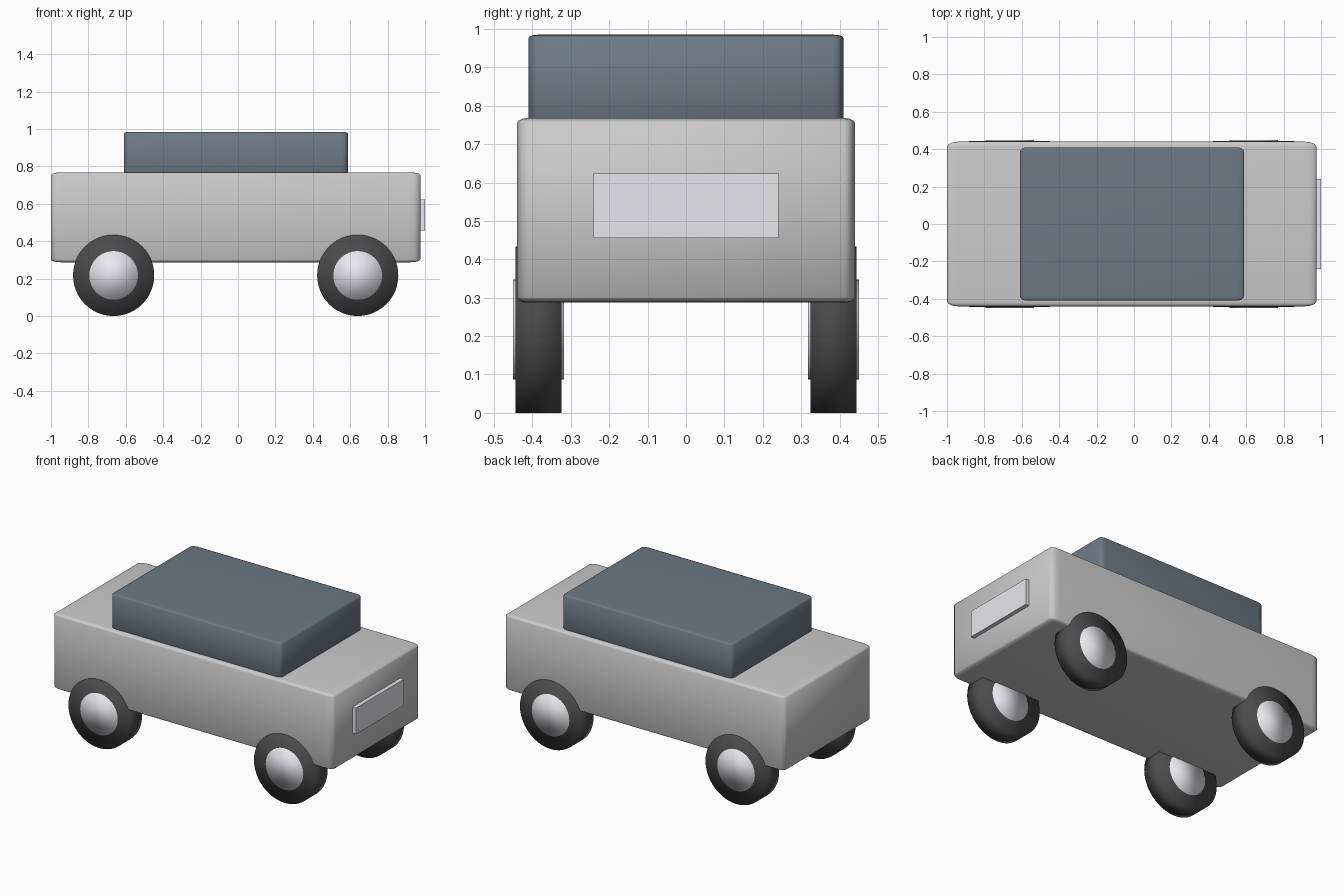
import bpy, bmesh
from math import pi
from mathutils import Matrix, Vector

if "Cube" in bpy.data.objects:
    bpy.data.objects.remove(bpy.data.objects["Cube"])


def material(name, rgb):
    mat = bpy.data.materials.new(name)
    mat.diffuse_color = (*rgb, 1)
    mat.use_nodes = True
    mat.node_tree.nodes["Principled BSDF"].inputs["Base Color"].default_value = mat.diffuse_color
    return mat


def finish(name, bm, mat=None, smooth=True):
    mesh = bpy.data.meshes.new(name)
    bm.to_mesh(mesh)
    bm.free()
    for poly in mesh.polygons:
        poly.use_smooth = smooth
    if mat:
        mesh.materials.append(mat)
    obj = bpy.data.objects.new(name, mesh)
    bpy.context.collection.objects.link(obj)
    return obj


def box(name, low, high, bevel=0.0, mat=None):
    """Unit cube, rounded, then stretched between two corners."""
    low, high = Vector(low), Vector(high)
    bm = bmesh.new()
    bmesh.ops.create_cube(bm, size=1)
    if bevel:
        bmesh.ops.bevel(bm, geom=bm.edges[:], offset=bevel, segments=3,
                        profile=0.5, affect='EDGES')
    bmesh.ops.scale(bm, vec=high - low, verts=bm.verts)
    obj = finish(name, bm, mat, smooth=bevel > 0)
    obj.location = (low + high) / 2
    return obj


def disc(name, center, radius, width, mat):
    """Cylinder lying along y."""
    bm = bmesh.new()
    bmesh.ops.create_cone(bm, cap_ends=True, segments=48, radius1=radius,
                          radius2=radius, depth=width,
                          matrix=Matrix.Rotation(pi / 2, 4, 'X'))
    obj = finish(name, bm, mat)
    obj.location = center
    return obj


glass = material("dark_glass", (0.15, 0.19, 0.23))
rubber = material("rubber", (0.07, 0.07, 0.07))
metal = material("light_metal", (0.8, 0.8, 0.85))

# Body, cabin and front grille
box("body", (-1.0, -0.44, 0.287), (0.975, 0.44, 0.768), 0.03)
box("cabin", (-0.61, -0.41, 0.70), (0.588, 0.41, 0.985), 0.03, glass)
box("grille", (0.95, -0.241, 0.456), (1.0, 0.241, 0.623), mat=metal)

# Four wheels: tyre with a slightly wider hub
for end, x in (("rear", -0.665), ("front", 0.64)):
    for side, sign in (("right", -1), ("left", 1)):
        center = (x, sign * 0.384, 0.217)
        disc(f"{end}_{side}_tyre", center, 0.217, 0.12, rubber)
        disc(f"{end}_{side}_hub", center, 0.13, 0.132, metal)
